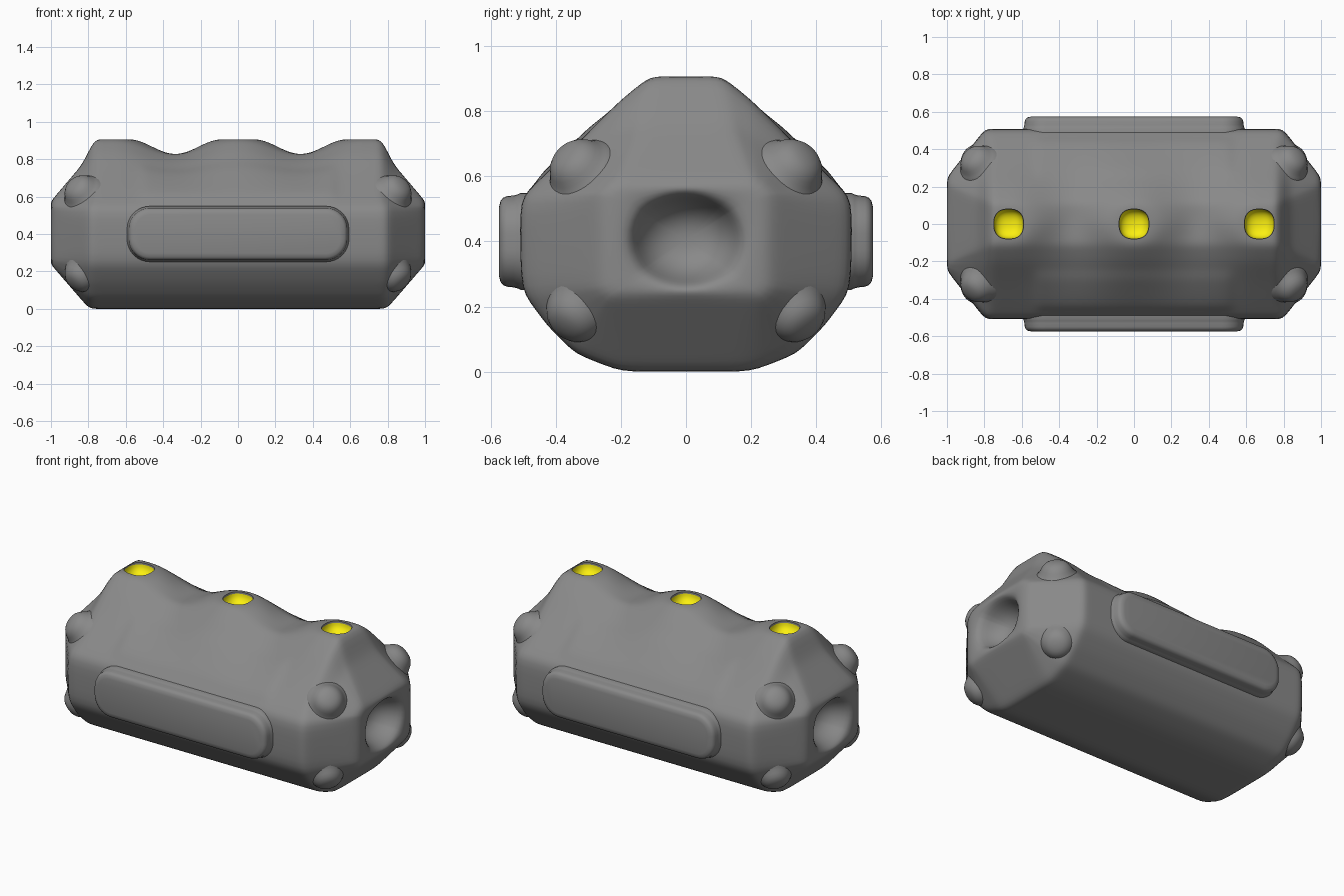
import bpy, bmesh
from math import sin, cos, pi, hypot
from mathutils import Vector

if "Cube" in bpy.data.objects:
    bpy.data.objects.remove(bpy.data.objects["Cube"])


def paint(name, rgb):
    m = bpy.data.materials.new(name)
    m.diffuse_color = (*rgb, 1)
    m.use_nodes = True
    m.node_tree.nodes["Principled BSDF"].inputs["Base Color"].default_value = m.diffuse_color
    return m


grey = paint("dark_grey", (.25, .25, .25))
yellow = paint("yellow", (.97, .87, .005))


def finish(bm, name, mirror=(False, False, False), mat=grey):
    mesh = bpy.data.meshes.new(name)
    bm.to_mesh(mesh)
    bm.free()
    mesh.materials.append(mat)
    ob = bpy.data.objects.new(name, mesh)
    bpy.context.collection.objects.link(ob)
    if any(mirror):
        m = ob.modifiers.new("mirror", 'MIRROR')
        m.use_axis = mirror
        m.merge_threshold = 0.0005
    return ob


def smooth(ob, angle=50):
    bpy.ops.object.select_all(action='DESELECT')
    ob.select_set(True)
    bpy.context.view_layer.objects.active = ob
    bpy.ops.object.convert(target='MESH')
    bpy.ops.object.shade_smooth_by_angle(angle=angle * pi / 180)


def loft(rings, closed):
    bm = bmesh.new()
    vs = [[bm.verts.new(p) for p in r] for r in rings]
    n = len(rings[0])
    for a, b in zip(vs, vs[1:]):
        for j in range(n if closed else n - 1):
            k = (j + 1) % n
            bm.faces.new((a[j], a[k], b[k], b[j]))
    if closed:
        bm.faces.new(vs[0])
        bm.faces.new(vs[-1])
        bmesh.ops.recalc_face_normals(bm, faces=bm.faces)
    else:
        bmesh.ops.remove_doubles(bm, verts=bm.verts, dist=0.00005)
    return bm


def step(t):
    t = min(1, max(0, t))
    return t * t * (3 - 2 * t)


def dense(keys, n=6):
    out = [Vector(a).lerp(Vector(b), i / n) for a, b in zip(keys, keys[1:]) for i in range(n)]
    return out + [Vector(keys[-1])]


# Body: one quarter lofted from the middle section to the chamfered, dished end
section = [(0, 0), (.2, 0), (.34, .055), (.425, .14), (.507, .25), (.511, .53),
           (.43, .61), (.31, .725), (.2, .835), (.11, .907), (0, .907)]
end = [(0, .237), (.22, .237), (.23, .24), (.24, .247), (.25, .265), (.25, .54),
       (.245, .555), (.235, .565), (.22, .572), (.2, .576), (0, .576)]
mid = dense([(0, y, z) for y, z in section])
shoulder = dense([(.795 if i < 6 else .768, y, z) for i, (y, z) in enumerate(section)])
tip = dense([(1, y, z) for y, z in end])
chamfer = [a.lerp(b, .27) for a, b in zip(shoulder, tip)]
for p in chamfer:
    p.z -= .045 * step((p.z - .6) / .25)


def dish(p, scale, x):
    u, v = p.y / .25, (p.z - .405) / .17
    r = hypot(u, v)
    return Vector((x, .175 * scale * u / r, .405 + .138 * scale * v / r))


rings = [mid]
stages = [(shoulder, 48), (chamfer, 4), (tip, 11), ([dish(p, 1.1, 1) for p in tip], 4)]
for target, n in stages:
    start = rings[-1]
    rings += [[a.lerp(b, i / n) for a, b in zip(start, target)] for i in range(1, n + 1)]
for scale, depth in ((1.02, .008), (.96, .028), (.91, .055), (.84, .082), (.74, .108),
                     (.6, .13), (.45, .144), (.3, .15), (.15, .153), (0, .154)):
    rings.append([dish(p, scale, 1 - depth) for p in tip])

for ring in rings[:49]:
    for p in ring:
        # faint raised field on the upper slope
        mask = step((.54 - p.x) / .04) * step((p.z - .575) / .03) * step((.785 - p.z) / .03)
        # saddles along the ridge between the ports, wider away from the centre line
        t = (p.x - .335) / (.245 + .09 * min(1, p.y / .11) ** 2)
        dip = .08 * (.5 + .5 * cos(pi * t)) if abs(t) < 1 else 0
        p.z -= dip * min(1, max(0, (p.z - .6) / .307)) ** 1.3
        p.y += .007 * mask
        p.z += .007 * mask

body = finish(loft(rings, False), "body", (True, True, False))
sm = body.modifiers.new("soften", 'SMOOTH')
sm.factor = .5
sm.iterations = 13


# Round-square ports along the ridge
def port(bm, x, size, half):
    vs = bmesh.ops.create_uvsphere(bm, u_segments=32, v_segments=20, radius=1)['verts']
    for v in vs:
        c = v.co
        c /= (abs(c.x) ** 2.5 + abs(c.y) ** 2.5 + abs(c.z) ** 2.5) ** (1 / 2.5)
    if half:
        bmesh.ops.delete(bm, geom=[v for v in vs if v.co.z > -.1], context='VERTS')
        vs = [v for v in vs if v.is_valid]
    for v in vs:
        v.co = Vector((x + v.co.x * .08 * size, v.co.y * .08 * size, .907 + v.co.z * .07 * size))


cut = bmesh.new()
for x in (-.67, 0, .67):
    port(cut, x, 1, False)
cutter = finish(cut, "port_cutter")
cutter.hide_render = True
bo = body.modifiers.new("ports", 'BOOLEAN')
bo.operation = 'DIFFERENCE'
bo.solver = 'EXACT'
bo.object = cutter
smooth(body)
bpy.data.objects.remove(cutter)

for x, name in ((-.67, "left_port"), (0, "middle_port"), (.67, "right_port")):
    bm = bmesh.new()
    port(bm, x, .98, True)
    bmesh.ops.reverse_faces(bm, faces=bm.faces)
    smooth(finish(bm, name, mat=yellow))


# Raised side panels with rounded corners
def outline(y, inset):
    r = .12 - inset
    pts = []
    for k in range(4):
        sx, sz = ((1, 1), (-1, 1), (-1, -1), (1, -1))[k]
        for i in range(9):
            a = (k + i / 8) * pi / 2
            pts.append((sx * (.59 - .12) + r * cos(a), y, .4 + sz * (.145 - .12) + r * sin(a)))
    return pts


steps = [(.46, -.004), (.508, -.004), (.518, .001), (.53, .004), (.55, .006),
         (.562, .011), (.57, .021), (.575, .042)]
smooth(finish(loft([outline(*s) for s in steps], True), "side_panels", (False, True, False)))


# Low domed studs on the corner facets, flared where they meet the body
def studs(name, centre, axis):
    turn = Vector(axis).to_track_quat('Z', 'Y')
    profile = [(.125, -.03), (.115, -.012), (.103, 0), (.093, .013), (.084, .028), (.073, .043),
               (.058, .056), (.04, .064), (.02, .068), (.004, .069)]
    rs = [[Vector(centre) + turn @ Vector((r * cos(2 * pi * i / 32), r * sin(2 * pi * i / 32), h))
           for i in range(32)] for r, h in profile]
    smooth(finish(loft(rs, True), name, (True, True, False)))


studs("upper_studs", (.842, .333, .63), (.567, .554, .611))
studs("lower_studs", (.842, .342, .175), (.61, .5, -.61))
